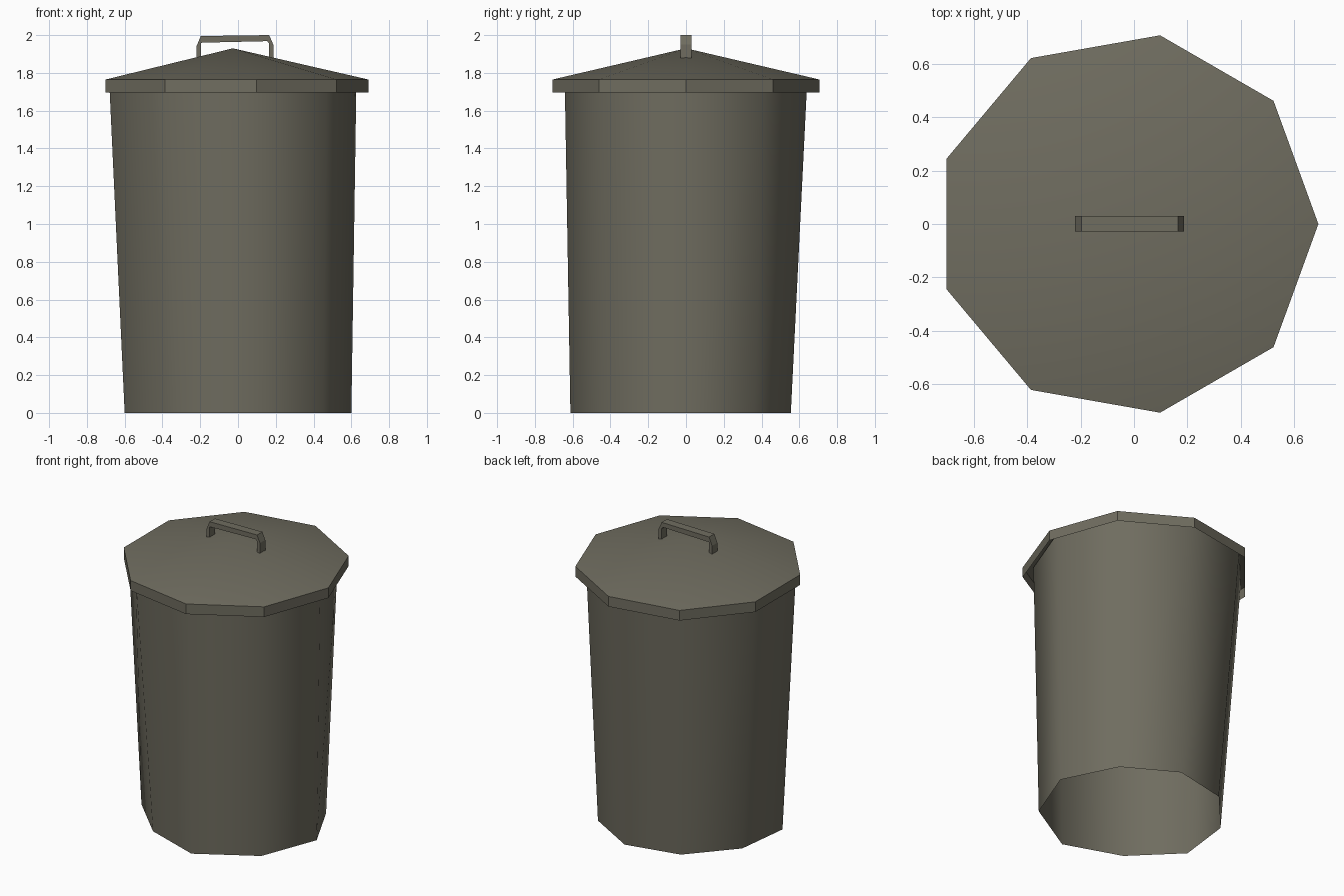
import bpy, bmesh, math

if "Cube" in bpy.data.objects:
    bpy.data.objects.remove(bpy.data.objects["Cube"])

metal = bpy.data.materials.new("dull_olive_grey")
metal.diffuse_color = (0.16, 0.152, 0.116, 1)
metal.use_nodes = True
metal.node_tree.nodes["Principled BSDF"].inputs["Base Color"].default_value = metal.diffuse_color


def finish(name, bm, angle=None, fix_normals=True):
    """Turn a bmesh into a named object with the shared material."""
    if fix_normals:
        bmesh.ops.recalc_face_normals(bm, faces=bm.faces)
    me = bpy.data.meshes.new(name)
    bm.to_mesh(me)
    bm.free()
    me.materials.append(metal)
    ob = bpy.data.objects.new(name, me)
    bpy.context.collection.objects.link(ob)
    if angle:
        bpy.ops.object.select_all(action='DESELECT')
        ob.select_set(True)
        bpy.context.view_layer.objects.active = ob
        bpy.ops.object.shade_smooth_by_angle(angle=math.radians(angle))
    return ob


def nonagon(cx, rx, ry, z):
    return [(cx + rx * math.cos(math.radians(40 * i)),
             ry * math.sin(math.radians(40 * i)), z) for i in range(9)]


def bridge(bm, low, high):
    """Wall of quads between two rings of vertices."""
    n = len(low)
    for i in range(n):
        j = (i + 1) % n
        bm.faces.new((low[i], low[j], high[j], high[i]))


# bin body: open nine-sided tapering wall with a slightly dented foot ring
foot = [(.60, 0), (.42, .36), (.08, .555), (-.293, .475), (-.555, .18),
        (-.60, -.195), (-.314, -.478), (.073, -.612), (.45, -.39)]
bm = bmesh.new()
low = [bm.verts.new((x, y, 0)) for x, y in foot]
high = [bm.verts.new(p) for p in nonagon(-.048, .675, .652, 1.765)]
bridge(bm, low, high)
finish("bin_body", bm, 60, fix_normals=False)

# lid: hollow shallow cone with a short vertical rim
bm = bmesh.new()
low = [bm.verts.new(p) for p in nonagon(-.027, .7166, .7166, 1.695)]
high = [bm.verts.new(p) for p in nonagon(-.027, .7166, .7166, 1.765)]
bridge(bm, low, high)
apex = bm.verts.new((-.027, 0, 1.93))
for i in range(9):
    bm.faces.new((high[i], high[(i + 1) % 9], apex))
finish("lid", bm, 30, fix_normals=False)

# lid handle: bent strap swept across y, from outer and inner profiles
outer = [(-.22, 1.875), (-.22, 1.94), (-.197, 1.995), (.165, 2.0), (.187, 1.95), (.187, 1.875)]
inner = [(-.197, 1.875), (-.197, 1.958), (-.19, 1.96), (.155, 1.968), (.165, 1.955), (.165, 1.875)]
bm = bmesh.new()
rows = [[bm.verts.new((x, y, z)) for x, z in prof]
        for prof in (outer, inner) for y in (-.028, .03)]
of, ob_, nf, nb = rows
for i in range(5):
    for a, b in ((of, ob_), (ob_, nb), (nb, nf), (nf, of)):
        bm.faces.new((a[i], a[i + 1], b[i + 1], b[i]))
for i in (0, 5):
    bm.faces.new((of[i], ob_[i], nb[i], nf[i]))
finish("lid_handle", bm)
